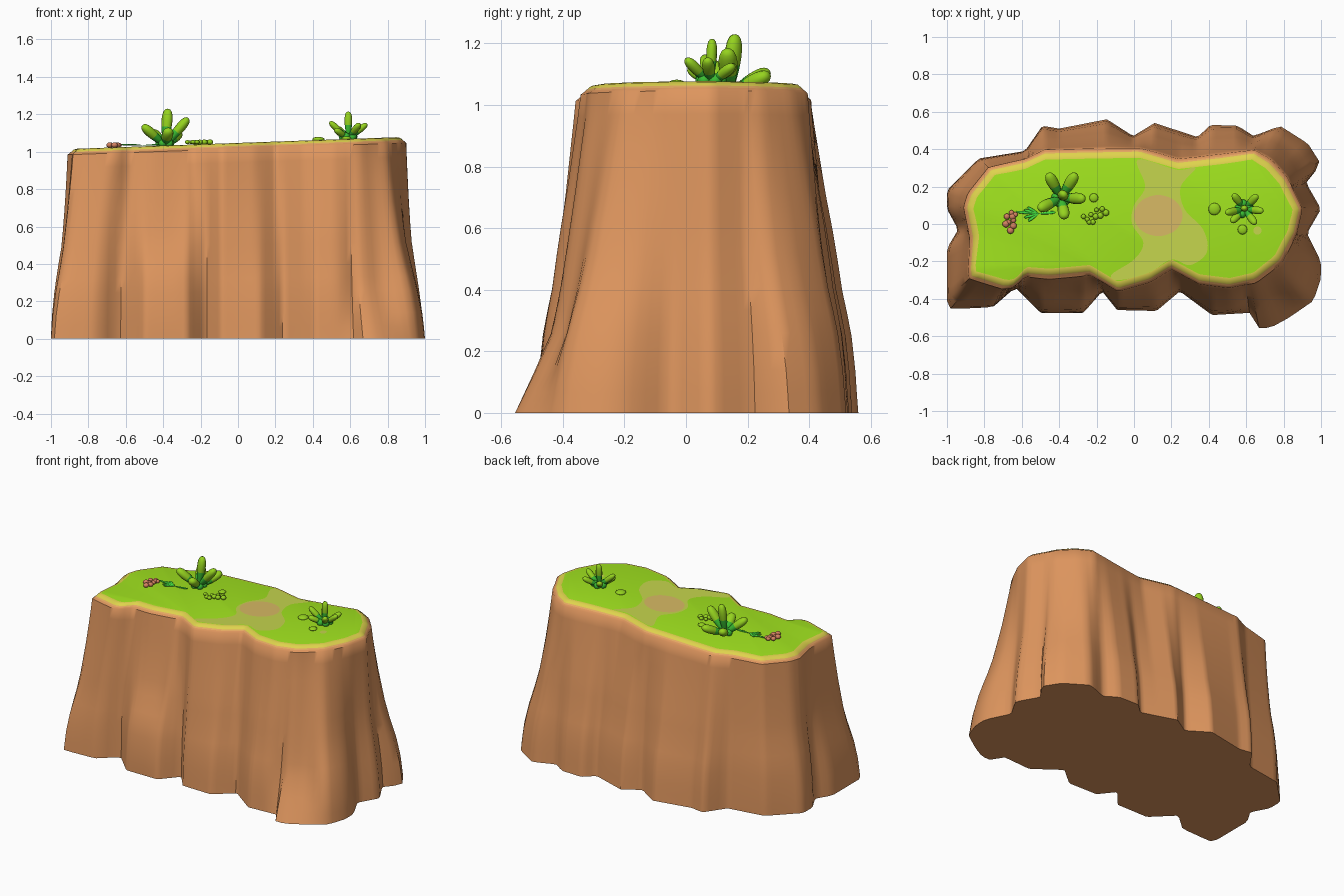
import bpy, bmesh, math, random
from mathutils import Vector, Matrix
from mathutils.geometry import intersect_line_line_2d

if "Cube" in bpy.data.objects:
    bpy.data.objects.remove(bpy.data.objects["Cube"])

random.seed(4)


def mat(name, r, g, b):
    m = bpy.data.materials.new(name)
    m.diffuse_color = (*[(c / 255) ** 2.2 for c in (r, g, b)], 1)
    m.use_nodes = True
    m.node_tree.nodes["Principled BSDF"].inputs["Base Color"].default_value = m.diffuse_color
    return m


ROCK = mat("rock_terracotta", 221, 148, 94)
EDGE = mat("rim_orange", 228, 168, 98)
YELLOW = mat("rim_yellow", 222, 210, 78)
GRASS = mat("grass_green", 160, 228, 36)
OLIVE = mat("worn_grass", 196, 212, 78)
DIRT = mat("bare_dirt", 214, 184, 100)
LIME = mat("leaf_lime", 148, 210, 36)
GREEN = mat("leaf_green", 60, 188, 54)
SPRIG = mat("sprig_green", 70, 225, 66)
BERRY = mat("berry_red", 210, 128, 96)


def top_z(x):
    return 1.047 + 0.036 * x


def finish(name, bm, mats, angle=35):
    bmesh.ops.recalc_face_normals(bm, faces=bm.faces)
    me = bpy.data.meshes.new(name)
    bm.to_mesh(me)
    bm.free()
    for m in mats:
        me.materials.append(m)
    me.shade_smooth()
    me.set_sharp_from_angle(angle=math.radians(angle))
    ob = bpy.data.objects.new(name, me)
    bpy.context.collection.objects.link(ob)
    return ob


# --- cliff: foot and top outlines, joined along rays from a central spine ---
FOOT = [(-1, -.42), (-.98, -.455), (-.755, -.445), (-.635, -.34), (-.5, -.475), (-.27, -.475),
        (-.17, -.36), (-.09, -.46), (.12, -.465), (.245, -.36), (.417, -.487), (.62, -.475),
        (.65, -.555), (.73, -.555), (.83, -.5), (.96, -.41), (1, -.29), (1, -.2), (.925, -.05),
        (1, .08), (.92, .22), (1, .32), (.93, .43), (.78, .525), (.64, .47), (.555, .525),
        (.41, .53), (.34, .465), (.11, .54), (-.005, .47), (-.145, .56), (-.4, .51),
        (-.49, .525), (-.583, .39), (-.83, .35), (-1, .18), (-1, .08), (-.94, -.03), (-1, -.13)]
TOP = [(-.88, -.28), (-.69, -.34), (-.64, -.33), (-.58, -.27), (-.45, -.28), (-.235, -.26),
       (-.085, -.35), (.085, -.3), (.2, -.23), (.35, -.31), (.51, -.33), (.65, -.3), (.78, -.2),
       (.86, -.05), (.89, .08), (.81, .24), (.73, .33), (.64, .385), (.46, .36), (.235, .335),
       (.03, .395), (-.26, .39), (-.476, .385), (-.58, .337), (-.77, .294), (-.877, .16),
       (-.9, .09), (-.866, -.08)]
SPINE, SY, CAP, RUN = .55, .04, 48, 60
rays = [(Vector((-SPINE + 2 * SPINE * i / RUN, SY)), Vector((0, -1))) for i in range(RUN)]
for i in range(CAP):
    a = math.pi * i / CAP
    rays.append((Vector((SPINE, SY)), Vector((math.sin(a), -math.cos(a)))))
rays += [(Vector((-o.x, SY)), -d) for o, d in rays]


def reach(poly, o, d):
    best = 0
    for a, b in zip(poly, poly[1:] + poly[:1]):
        p = intersect_line_line_2d(o, o + d * 3, Vector(a), Vector(b))
        if p:
            best = max(best, (p - o).length)
    return best


hits = [(o, d, reach(FOOT, o, d), reach(TOP, o, d)) for o, d in rays]
n = len(hits)

# how much of the foot's flare is left at each height, for each kind of rock column
LEVELS = (0, .06, .13, .24, .31, .38, .48, .57, .68, .8, .9, .97)
EVEN = (1, .97, .94, .86, .77, .67, .57, .47, .33, .2, .09, .02)      # long front and back walls
KINK = (1, .96, .9, .74, .62, .5, .33, .25, .17, .1, .05, .02)        # both ends
SLIM = (1, .87, .72, .5, .43, .37, .30, .24, .17, .1, .04, .02)       # front right toe
KNOB = (1, 1, .98, .92, .84, .72, .5, .38, .26, .15, .08, .03)        # front boulder, rear left


def bump(x, centre, width):
    return math.exp(-((x - centre) / width) ** 4)


def flare(k, p, d):
    wall = abs(d.y) ** 2
    w = wall * EVEN[k] + (1 - wall) * KINK[k]
    if d.y < 0:
        knob, slim = bump(p.x, -.4, .13), bump(p.x, .74, .16)
    else:
        knob, slim = bump(p.x, -.75, .25), 0
    w += (KNOB[k] - w) * knob
    return w + (SLIM[k] - w) * slim


bm = bmesh.new()
rows = []
for k, t in enumerate(LEVELS):
    row = []
    for o, d, rf, rt in hits:
        p = o + d * (rt + .01 + (rf - rt - .01) * flare(k, o + d * rf, d))
        row.append(bm.verts.new((p.x, p.y, t * top_z(p.x))))
    rows.append(row)
for inset, drop in ((0, .022), (.008, .015), (.021, .004), (.041, 0)):
    row = []
    for o, d, rf, rt in hits:
        p = o + d * (rt - inset)
        row.append(bm.verts.new((p.x, p.y, top_z(p.x) - drop)))
    rows.append(row)
SHELL = [0] * len(LEVELS) + [1, 2, 2]                     # rock, orange edge, yellow rim
for k, m in enumerate(SHELL):
    for i in range(n):
        j = (i + 1) % n
        f = bm.faces.new((rows[k][i], rows[k][j], rows[k + 1][j], rows[k + 1][i]))
        f.material_index = m
bm.faces.new(rows[0][::-1])
bm.faces.new(rows[-1]).material_index = 3
finish("cliff", bm, [ROCK, EDGE, YELLOW, GRASS], 48)


# --- painted ground patches: thin smooth-edged plates on the top ---
def patch(name, pts, m, lift):
    bm, out, k = bmesh.new(), [], len(pts)
    for i in range(k):
        a, b, c, d = [Vector(pts[(i + q) % k]) for q in (-1, 0, 1, 2)]
        for s in range(6):
            t = s / 6
            out.append(.5 * (2 * b + (c - a) * t + (2 * a - 5 * b + 4 * c - d) * t * t
                             + (3 * b - a - 3 * c + d) * t ** 3))
    bm.faces.new([bm.verts.new((p.x, p.y, top_z(p.x) + lift)) for p in out])
    finish(name, bm, [m])


def ring(x, y, rx, ry):
    return [(x + rx * math.cos(a * math.pi / 4), y + ry * math.sin(a * math.pi / 4)) for a in range(8)]


patch("worn_path", [(.02, .345), (.23, .29), (.33, .3), (.25, .2), (.27, .08), (.37, -.03), (.39, -.15),
                    (.3, -.22), (.2, -.19), (.08, -.26), (-.08, -.3), (-.12, -.27), (0, -.19),
                    (.05, -.1), (-.01, 0), (0, .1), (.06, .2)], OLIVE, .002)
patch("dirt_spot", ring(.13, .045, .13, .11), DIRT, .004)
patch("small_worn_spot", ring(.66, -.035, .022, .022), OLIVE, .002)


# --- plants ---
def ball(bm, loc, r, squash=1):
    bmesh.ops.create_uvsphere(bm, u_segments=12, v_segments=8, radius=1,
                              matrix=Matrix.Translation(loc) @ Matrix.Diagonal((r, r, r * squash, 1)))


def leaf(bm, base, tip, r, flat=.85, two_tone=True):
    axis = tip - base
    vs = bmesh.ops.create_uvsphere(bm, u_segments=12, v_segments=12, radius=1)["verts"]
    for f in {f for v in vs for f in v.link_faces}:
        f.material_index = 1 if two_tone and f.calc_center_median().z < 0 else 0
    q = axis.to_track_quat('Z', 'Y')
    for v in vs:
        z = v.co.z
        w = r * (.8 + .3 * z) * max(1e-4, 1 - z * z) ** -.1      # blunt, club-shaped
        v.co = base + q @ Vector((v.co.x * w, v.co.y * w * flat, (z + 1) / 2 * axis.length))


def succulent(name, x, y, tips, r):
    bm = bmesh.new()
    base = Vector((x, y, top_z(x)))
    for t in tips:
        leaf(bm, base, Vector(t), r)
    old = len(bm.faces)
    for i in range(5):                                        # buds round the foot
        a = i * 1.257 + .5
        ball(bm, base + Vector((math.cos(a) * .03, math.sin(a) * .03, .012)), .022)
    bm.faces.ensure_lookup_table()
    for f in bm.faces[old:]:
        f.material_index = 1
    finish(name, bm, [LIME, GREEN], 60)


succulent("large_succulent", -.39, .14, [(-.46, .27, 1.11), (-.31, .27, 1.10), (-.265, .135, 1.18), (-.37, .03, 1.12),
                                         (-.51, .08, 1.14), (-.375, .16, 1.23)], .036)
succulent("small_succulent", .59, .08, [(.59, .085, 1.215), (.49, .06, 1.16), (.69, .07, 1.15), (.66, .155, 1.13),
                                        (.53, .16, 1.13), (.52, .01, 1.12), (.65, 0, 1.15)], .024)

# flat pads lying on the grass
bm = bmesh.new()
for x, y, r in ((.43, .08, .033), (.58, -.03, .026), (-.215, .14, .024)):
    ball(bm, (x, y, top_z(x) + .004), r, .4)
finish("round_pads", bm, [LIME], 60)


# clusters of small balls
def cluster(name, x, y, spots, r, m):
    bm = bmesh.new()
    for dx, dy in spots:
        ball(bm, (x + dx, y + dy, top_z(x) + .012), r * random.uniform(.8, 1.2), .8)
    finish(name, bm, [m], 60)


cluster("bead_plant", -.21, .05, [(-.06, -.01), (-.04, -.025), (-.01, -.04), (-.02, 0), (.01, .025),
                                  (.04, .03), (.06, .01), (.03, -.005), (.005, -.01), (-.03, -.04)], .015, LIME)
cluster("berries", -.65, .01, [(-.03, .03), (-.005, .05), (.015, .04), (-.02, 0), (.005, .01), (-.035, -.01),
                               (-.01, -.045), (.005, -.02), (0, .03)], .016, BERRY)

# sprig of thin leaves between the berries and the large plant
bm = bmesh.new()
root = Vector((-.51, .055, top_z(-.5) + .005))
for a, l in ((175, .12), (150, .07), (165, .08), (195, .08), (215, .07), (5, .09)):
    a = math.radians(a)
    leaf(bm, root, root + Vector((math.cos(a) * l, math.sin(a) * l, .004)), .009, .5, False)
finish("sprig", bm, [SPRIG], 60)
